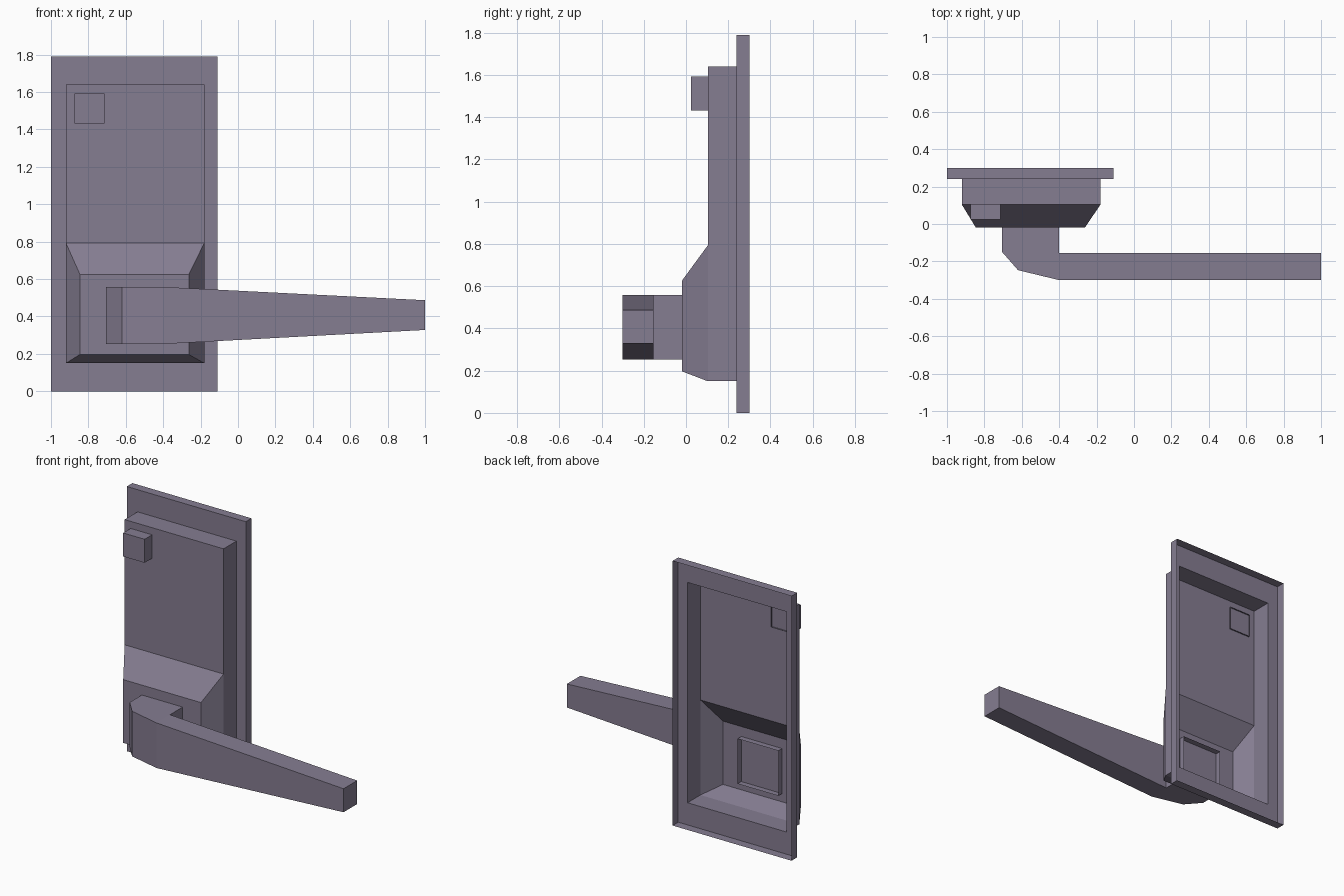
import bpy, bmesh

if "Cube" in bpy.data.objects:
    bpy.data.objects.remove(bpy.data.objects["Cube"])

metal = bpy.data.materials.new("purple grey metal")
metal.diffuse_color = (0.235, 0.205, 0.285, 1)
metal.use_nodes = True
metal.node_tree.nodes["Principled BSDF"].inputs["Base Color"].default_value = metal.diffuse_color


def make(name, build):
    bm = bmesh.new()
    build(bm)
    mesh = bpy.data.meshes.new(name)
    bm.to_mesh(mesh)
    bm.free()
    mesh.materials.append(metal)
    obj = bpy.data.objects.new(name, mesh)
    bpy.context.collection.objects.link(obj)


def ring(bm, x0, x1, z0, z1, y):
    """Rectangle of vertices, seen from the front (-y)."""
    return [bm.verts.new((x, y, z)) for x, z in ((x0, z0), (x1, z0), (x1, z1), (x0, z1))]


def bridge(bm, back, front):
    n = len(back)
    for i in range(n):
        j = (i + 1) % n
        bm.faces.new((back[i], back[j], front[j], front[i]))


# Open-backed mounting plate: rim plus front sheet with an opening
def plate(bm):
    back = ring(bm, -1, -0.11, 0, 1.79, 0.30)
    front = ring(bm, -1, -0.11, 0, 1.79, 0.24)
    hole = ring(bm, -0.92, -0.18, 0.15, 1.64, 0.24)
    bridge(bm, back, front)
    bridge(bm, front, hole)


# Hollow raised housing with a sloped boss at its lower end
def housing(bm):
    back = ring(bm, -0.92, -0.18, 0.15, 1.64, 0.24)
    front = ring(bm, -0.92, -0.18, 0.15, 1.64, 0.103)
    bridge(bm, back, front)
    upper_left, upper_right = (bm.verts.new((x, 0.103, 0.793)) for x in (-0.92, -0.18))
    bm.faces.new((upper_left, upper_right, front[2], front[3]))
    boss = ring(bm, -0.845, -0.263, 0.197, 0.625, -0.02)
    bridge(bm, [front[0], front[1], upper_right, upper_left], boss)
    bm.faces.new(boss)


# Small square button, open at the back
def button(bm):
    back = ring(bm, -0.875, -0.715, 1.433, 1.592, 0.112)
    front = ring(bm, -0.875, -0.715, 1.433, 1.592, 0.023)
    bridge(bm, back, front)
    bm.faces.new(front)


# Lever: sections (outer x, y), (inner x, y), z range along the bent path
def lever(bm):
    sections = [
        ((-0.705, 0.02), (-0.40, 0.02), 0.253, 0.558),
        ((-0.705, -0.15), (-0.40, -0.155), 0.253, 0.558),
        ((-0.62, -0.247), (-0.40, -0.155), 0.253, 0.558),
        ((-0.40, -0.30), (-0.40, -0.155), 0.253, 0.558),
        ((1.0, -0.30), (1.0, -0.155), 0.328, 0.487),
    ]
    rings = [[bm.verts.new((*p, z)) for p, z in ((a, z0), (b, z0), (b, z1), (a, z1))]
             for a, b, z0, z1 in sections]
    for first, second in zip(rings, rings[1:]):
        bridge(bm, first, second)
    bm.faces.new(rings[-1])
    bmesh.ops.remove_doubles(bm, verts=bm.verts, dist=0.0005)


make("mounting_plate", plate)
make("housing", housing)
make("button", button)
make("lever_handle", lever)
